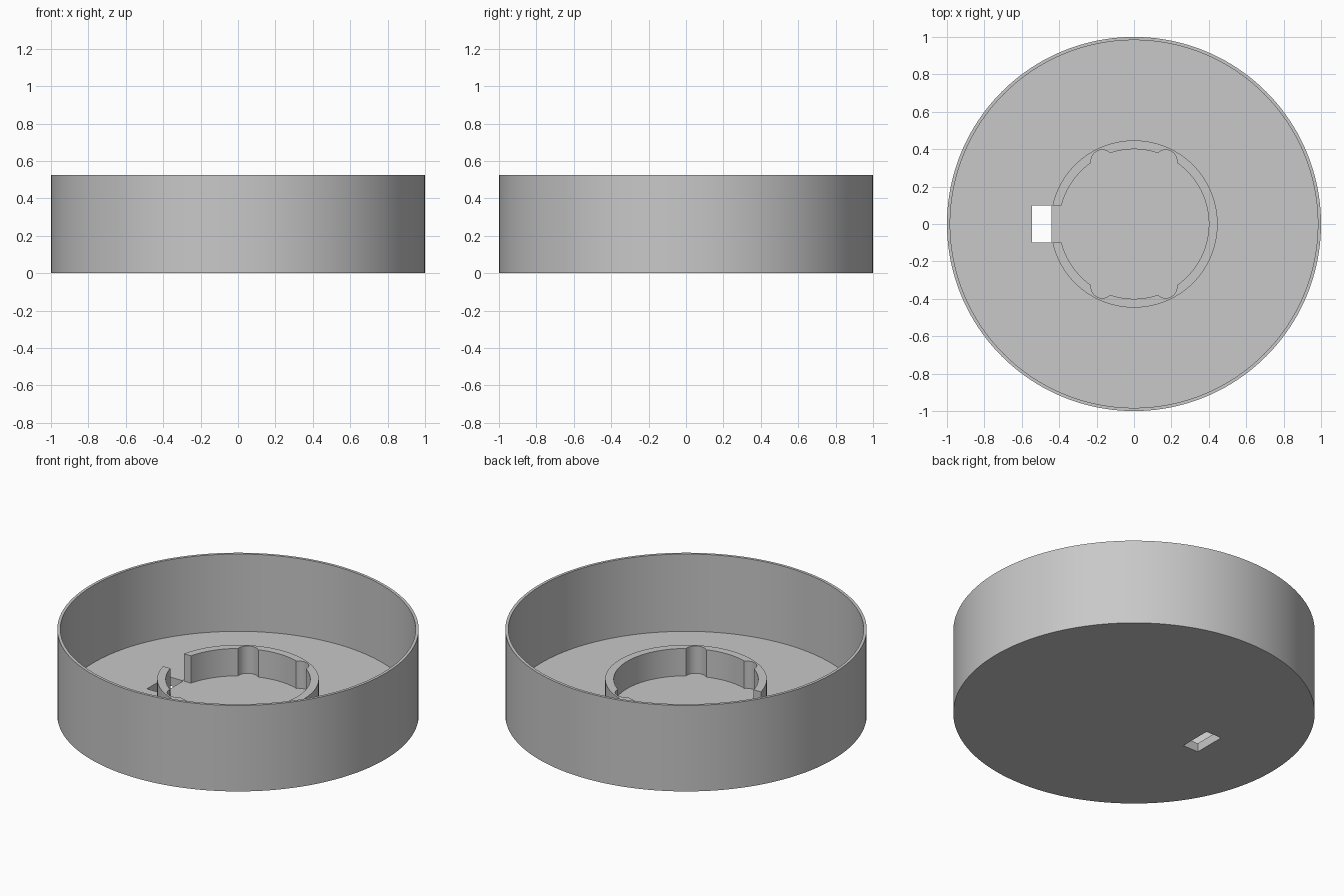
import bpy
import math

if "Cube" in bpy.data.objects:
    bpy.data.objects.remove(bpy.data.objects["Cube"], do_unlink=True)

# Main dimensions
HEIGHT, FLOOR, RING_TOP = 0.525, 0.053, 0.22
OUTER, INNER = 1.0, 0.983
RING_OUTER, RING_INNER = 0.447, 0.4
SLOT_HALF, SLOT_END = 0.1, -0.545

grey = bpy.data.materials.new("light grey")
grey.use_nodes = True
colour = (0.58, 0.58, 0.58, 1)
grey.diffuse_color = colour
grey.node_tree.nodes["Principled BSDF"].inputs["Base Color"].default_value = colour


def cylinder(name, radius, z0, z1, x=0, y=0, sides=160):
    bpy.ops.mesh.primitive_cylinder_add(vertices=sides, radius=radius, depth=z1 - z0,
                                        location=(x, y, (z0 + z1) / 2))
    obj = bpy.context.object
    obj.name = name
    return obj


def box(name, x0, x1, half_y, z0, z1):
    bpy.ops.mesh.primitive_cube_add(size=1, location=((x0 + x1) / 2, 0, (z0 + z1) / 2))
    obj = bpy.context.object
    obj.name = name
    obj.scale = (x1 - x0, 2 * half_y, z1 - z0)
    return obj


def carve(obj, cutters):
    """Subtract each cutter in turn, then shade the curved walls smooth."""
    for cutter in cutters:
        cutter.hide_render = True
        bpy.context.view_layer.update()
        mod = obj.modifiers.new("cut", "BOOLEAN")
        mod.operation = "DIFFERENCE"
        mod.solver = "EXACT"
        mod.object = cutter
        bpy.context.view_layer.objects.active = obj
        bpy.ops.object.modifier_apply(modifier=mod.name)
        bpy.data.objects.remove(cutter, do_unlink=True)
    bpy.ops.object.select_all(action="DESELECT")
    obj.select_set(True)
    bpy.context.view_layer.objects.active = obj
    obj.data.materials.clear()
    obj.data.materials.append(grey)
    bpy.ops.object.shade_smooth_by_angle(angle=math.radians(30))


# Round tray with a thin wall and a rectangular slot through its floor
tray = cylinder("round_tray", OUTER, 0, HEIGHT)
carve(tray, [
    cylinder("cavity_cutter", INNER, FLOOR, HEIGHT + 0.2),
    box("slot_cutter", SLOT_END, -0.44, SLOT_HALF, -0.1, FLOOR + 0.1),
])

# Central holder ring with four rounded grooves and a side gap
ring = cylinder("holder_ring", RING_OUTER, FLOOR - 0.01, RING_TOP)
cutters = [cylinder("bore_cutter", RING_INNER, -0.1, RING_TOP + 0.1)]
for sx in (-1, 1):
    for sy in (-1, 1):
        cutters.append(cylinder("groove_cutter", 0.06, -0.1, RING_TOP + 0.1,
                                sx * 0.17, sy * 0.336, 48))
cutters.append(box("gap_cutter", SLOT_END, -0.3, SLOT_HALF, -0.1, RING_TOP + 0.1))
carve(ring, cutters)
